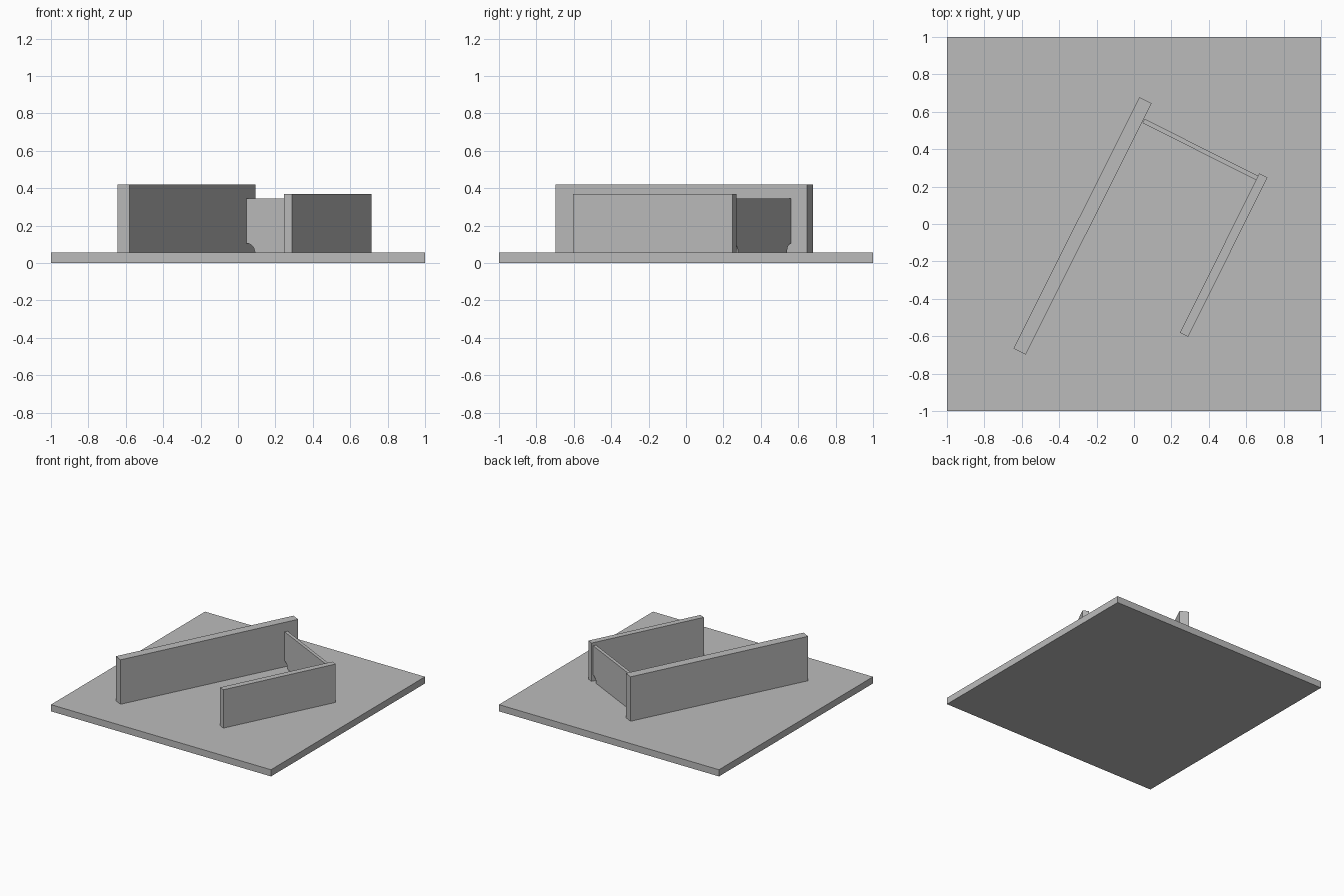
import bpy
import bmesh
from math import atan2, cos, sin, pi
from mathutils import Vector

if "Cube" in bpy.data.objects:
    bpy.data.objects.remove(bpy.data.objects["Cube"], do_unlink=True)

grey = bpy.data.materials.new("plain grey")
grey.use_nodes = True
colour = (0.5, 0.5, 0.5, 1)
grey.diffuse_color = colour
grey.node_tree.nodes["Principled BSDF"].inputs["Base Color"].default_value = colour

FLOOR = 0.055


def slab(name, outline, thickness, start, end):
    """Extrude an upright outline (distance, height) and run it from start to end."""
    bm = bmesh.new()
    face = bm.faces.new([bm.verts.new((u, -thickness / 2, v)) for u, v in outline])
    side = bmesh.ops.extrude_face_region(bm, geom=[face])["geom"]
    moved = [g for g in side if isinstance(g, bmesh.types.BMVert)]
    bmesh.ops.translate(bm, verts=moved, vec=(0, thickness, 0))
    bmesh.ops.recalc_face_normals(bm, faces=bm.faces)
    mesh = bpy.data.meshes.new(name)
    bm.to_mesh(mesh)
    bm.free()
    mesh.materials.append(grey)
    obj = bpy.data.objects.new(name, mesh)
    bpy.context.collection.objects.link(obj)
    run = Vector(end) - Vector(start)
    obj.location = (start[0], start[1], 0)
    obj.rotation_euler.z = atan2(run.y, run.x)
    return obj


def wall(name, start, end, thickness, bottom, top):
    length = (Vector(end) - Vector(start)).length
    outline = [(0, bottom), (length, bottom), (length, top), (0, top)]
    return slab(name, outline, thickness, start, end)


# Ground plate and the two parallel walls
wall("base_plate", (-1, 0), (1, 0), 2, 0, FLOOR)
wall("long_wall", (-0.612, -0.682), (0.062, 0.662), 0.073, FLOOR, 0.42)
wall("short_wall", (0.267, -0.592), (0.692, 0.259), 0.049, FLOOR, 0.37)

# Thin cross panel with a rounded notch in each bottom corner
start, end = (0.051, 0.551), (0.661, 0.245)
length = (Vector(end) - Vector(start)).length
radius, steps = 0.05, 10
arc = [(radius * sin(pi / 2 * i / steps), FLOOR + radius * cos(pi / 2 * i / steps))
       for i in range(steps + 1)]
outline = arc + [(length - u, v) for u, v in reversed(arc)]
outline += [(length, 0.345), (0, 0.345)]
slab("cross_panel", outline, 0.025, start, end)
